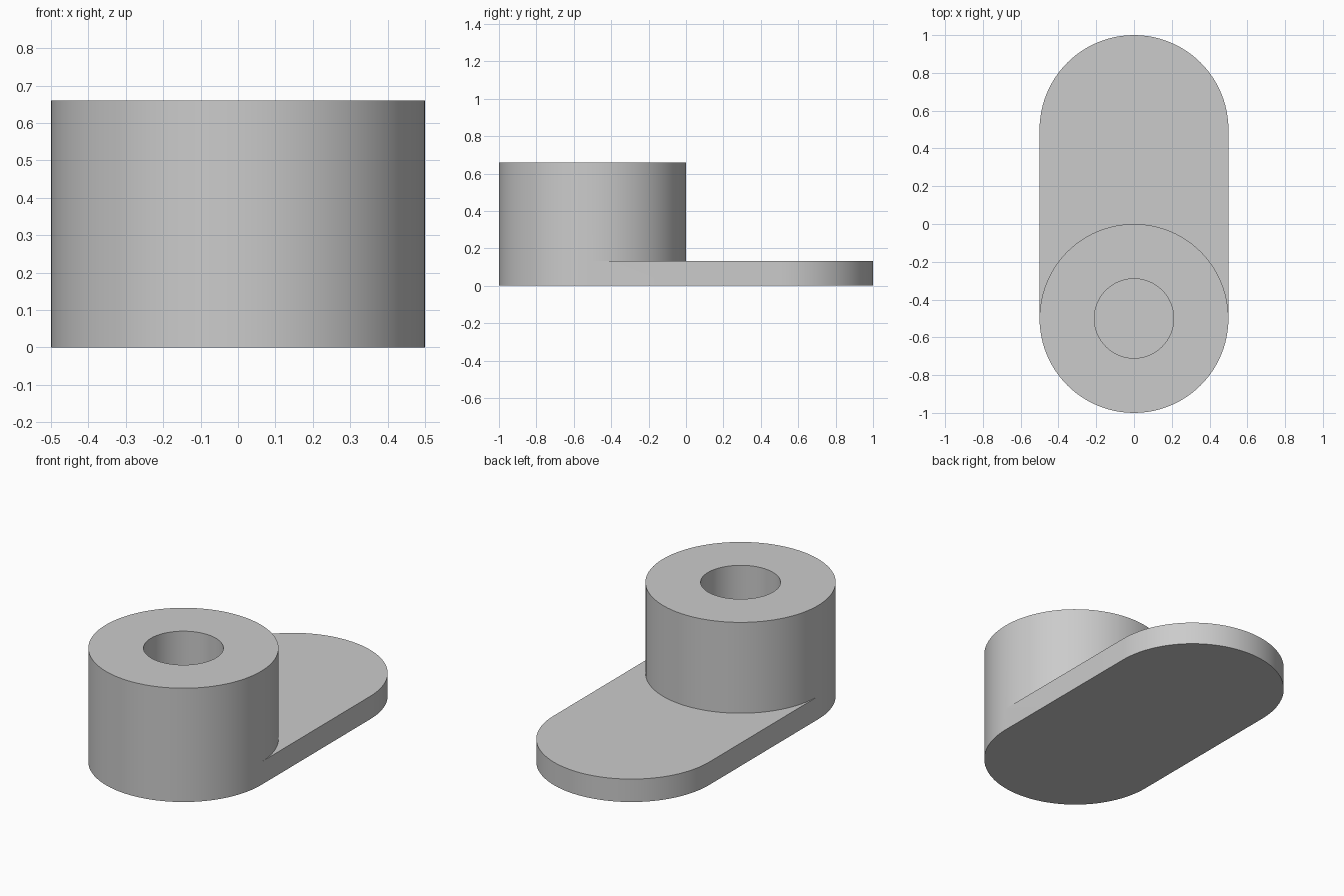
import bpy, bmesh
from math import sin, cos, pi, radians

if "Cube" in bpy.data.objects:
    bpy.data.objects.remove(bpy.data.objects["Cube"], do_unlink=True)

RADIUS, HOLE, OFFSET = 0.5, 0.21, 0.5
PLATE_TOP, BOSS_TOP = 0.133, 0.66
N = 96          # segments per full circle, index 0 points to +x
HALF = N // 2

grey = bpy.data.materials.new("plain grey")
grey.use_nodes = True
colour = (0.6, 0.6, 0.6, 1)
grey.diffuse_color = colour
grey.node_tree.nodes["Principled BSDF"].inputs["Base Color"].default_value = colour

bm = bmesh.new()


def arc(radius, y, z, first=0, count=N):
    """Vertices along a circle, counter-clockwise."""
    angles = [2 * pi * i / N for i in range(first, first + count)]
    return [bm.verts.new((radius * cos(a), y + radius * sin(a), z)) for a in angles]


def loft(low, high):
    """Closed band of quads between two rings."""
    for i in range(len(low)):
        j = (i + 1) % len(low)
        bm.faces.new((low[i], low[j], high[j], high[i]))


def rounded_outline(z):
    """Front half circle and back half circle of the base plate."""
    front = arc(RADIUS, -OFFSET, z, HALF, HALF + 1)
    back = arc(RADIUS, OFFSET, z, 0, HALF + 1)
    return front, back


# Base plate: underside, side wall and exposed top
front_low, back_low = rounded_outline(0)
front_mid, back_mid = rounded_outline(PLATE_TOP)
bm.faces.new(front_low + back_low)
loft(front_low + back_low, front_mid + back_mid)
boss_back = arc(RADIUS, -OFFSET, PLATE_TOP, 1, HALF - 1)
bm.faces.new([front_mid[-1]] + back_mid + [front_mid[0]] + boss_back[::-1])

# Boss: outer wall flush with the plate front, rim, hole wall and hole floor
boss_low = [front_mid[-1]] + boss_back + front_mid[:-1]
boss_high = arc(RADIUS, -OFFSET, BOSS_TOP)
hole_high = arc(HOLE, -OFFSET, BOSS_TOP)
hole_low = arc(HOLE, -OFFSET, PLATE_TOP)
loft(boss_low, boss_high)
loft(boss_high, hole_high)
loft(hole_high, hole_low)
bm.faces.new(hole_low)

bmesh.ops.recalc_face_normals(bm, faces=bm.faces[:])
mesh = bpy.data.meshes.new("bossed_plate")
bm.to_mesh(mesh)
bm.free()
mesh.materials.append(grey)
part = bpy.data.objects.new("bossed_plate", mesh)
bpy.context.collection.objects.link(part)

# Smooth the curved walls, keep the rims sharp
bpy.ops.object.select_all(action='DESELECT')
part.select_set(True)
bpy.context.view_layer.objects.active = part
bpy.ops.object.shade_smooth_by_angle(angle=radians(30))
